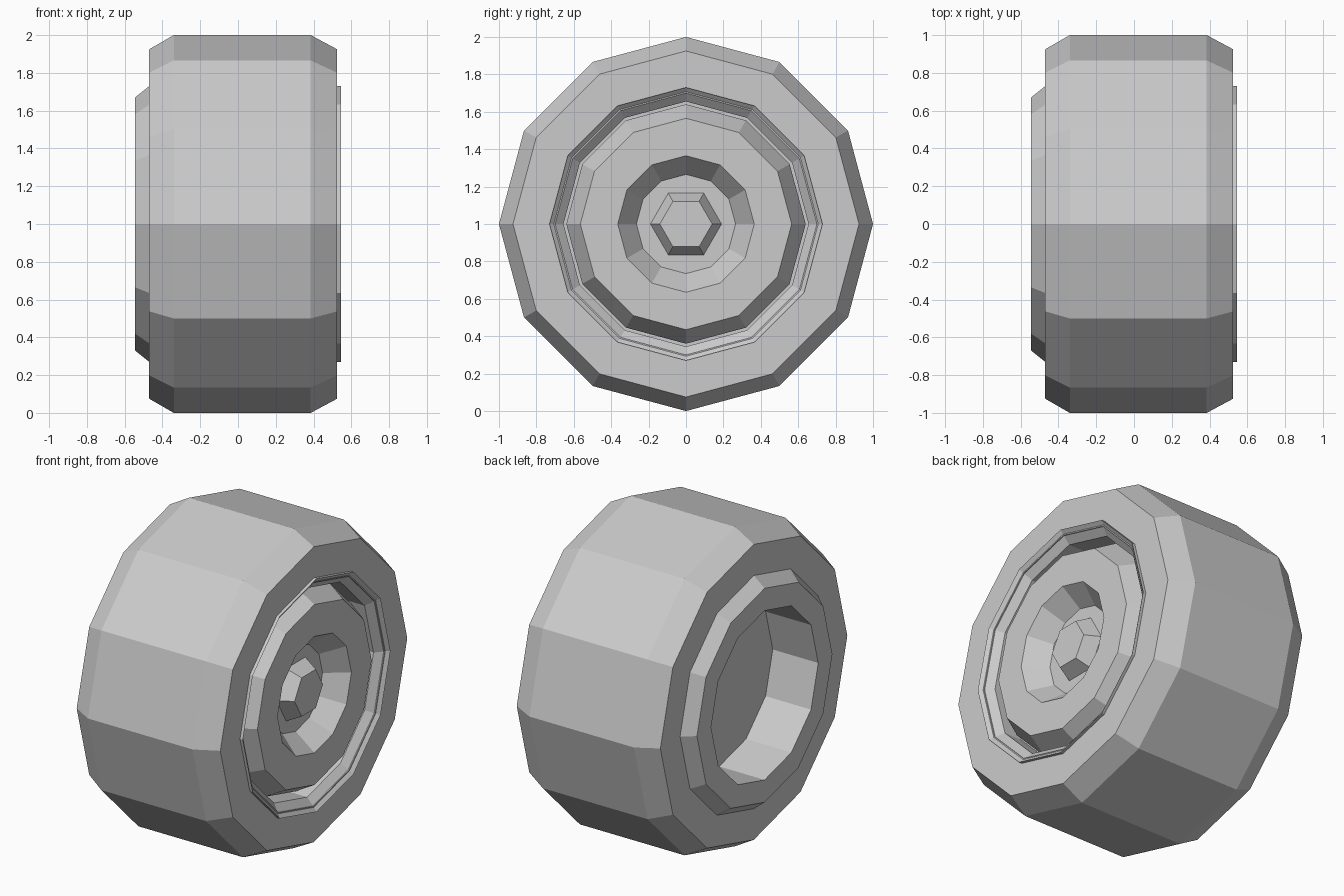
import bpy
import bmesh
from math import cos, sin, tau

cube = bpy.data.objects.get("Cube")
if cube:
    bpy.data.objects.remove(cube, do_unlink=True)

grey = bpy.data.materials.new("plain grey")
grey.use_nodes = True
colour = (0.6, 0.6, 0.6, 1)
grey.diffuse_color = colour
grey.node_tree.nodes["Principled BSDF"].inputs["Base Color"].default_value = colour


def lathe(name, profile, sides, closed=False):
    """Turn (x, radius) points about the axle; radius 0 makes a flat cap."""
    bm = bmesh.new()
    rings = []
    for x, r in profile:
        rings.append([bm.verts.new((x, r * cos(tau * i / sides), 1 + r * sin(tau * i / sides)))
                      for i in range(sides)])
    pairs = list(zip(rings, rings[1:]))
    if closed:
        pairs.append((rings[-1], rings[0]))
    for a, b in pairs:
        for i in range(sides):
            j = (i + 1) % sides
            bm.faces.new((a[i], a[j], b[j], b[i]))
    if not closed:
        bm.faces.new(rings[0])
        bm.faces.new(rings[-1])
    bmesh.ops.recalc_face_normals(bm, faces=bm.faces)
    mesh = bpy.data.meshes.new(name)
    bm.to_mesh(mesh)
    bm.free()
    mesh.materials.append(grey)
    obj = bpy.data.objects.new(name, mesh)
    bpy.context.collection.objects.link(obj)
    return obj


# Tyre with chamfered shoulders
lathe("tyre", [(-0.47, 0.7), (-0.47, 0.925), (-0.34, 1), (0.385, 1),
               (0.525, 0.925), (0.525, 0.7)], 12, closed=True)

# Rim: deep well on the inner side, raised lip and groove on the outer side
lathe("rim", [(-0.23, 0.53), (-0.545, 0.53), (-0.545, 0.67), (-0.47, 0.73),
              (0.545, 0.73), (0.48, 0.655), (0.36, 0.655)], 12)

# Hub cap with a dished centre
lathe("hub_cap", [(0.34, 0.64), (0.4, 0.64), (0.53, 0.565),
                  (0.53, 0.365), (0.4, 0.265)], 12)

# Hexagonal axle nut
lathe("axle_nut", [(0.38, 0.19), (0.4, 0.19), (0.49, 0.14)], 6)
